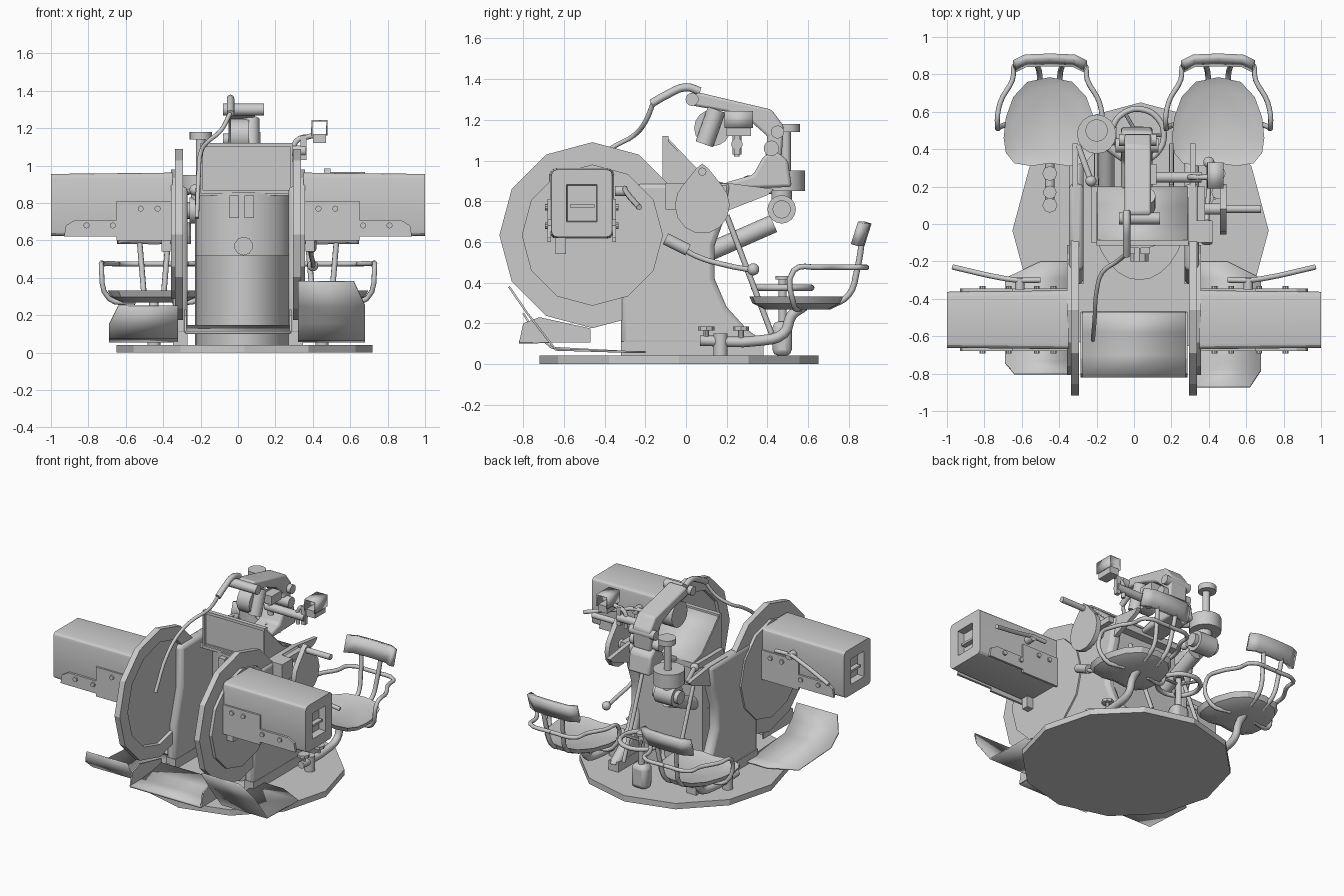
import bpy, bmesh, math
from mathutils import Vector, Matrix

cube = bpy.data.objects.get("Cube")
if cube:
    bpy.data.objects.remove(cube, do_unlink=True)


def activate(ob):
    bpy.ops.object.select_all(action='DESELECT')
    ob.select_set(True)
    bpy.context.view_layer.objects.active = ob


def finish(bm, name):
    bmesh.ops.recalc_face_normals(bm, faces=bm.faces)
    me = bpy.data.meshes.new(name)
    bm.to_mesh(me)
    bm.free()
    ob = bpy.data.objects.new(name, me)
    bpy.context.collection.objects.link(ob)
    activate(ob)
    bpy.ops.object.shade_smooth_by_angle(angle=math.radians(28))
    return ob


def bevel(ob, width):
    m = ob.modifiers.new("Bevel", 'BEVEL')
    m.width, m.segments, m.limit_method = width, 2, 'ANGLE'


def box(name, lo, hi):
    bm = bmesh.new()
    lo, hi = Vector(lo), Vector(hi)
    mat = Matrix.Translation((lo + hi) / 2) @ Matrix.Diagonal((*map(abs, hi - lo), 1))
    bmesh.ops.create_cube(bm, size=1, matrix=mat)
    return finish(bm, name)


def cyl(name, a, b, r, segs=16, recess=0):
    a, b = Vector(a), Vector(b)
    turn = (b - a).to_track_quat('Z', 'Y').to_matrix().to_4x4()
    bm = bmesh.new()
    bmesh.ops.create_cone(bm, cap_ends=True, segments=segs, radius1=r, radius2=r, depth=(b - a).length,
                          matrix=Matrix.Translation((a + b) / 2) @ turn)
    if recess:
        cap = min((f for f in bm.faces if len(f.verts) == segs),
                  key=lambda f: (f.calc_center_median() - a).length)
        bmesh.ops.inset_region(bm, faces=[cap], thickness=r * .2)
        bmesh.ops.inset_region(bm, faces=[cap], thickness=.005, depth=-recess)
    return finish(bm, name)


def ball(name, c, r):
    bm = bmesh.new()
    bmesh.ops.create_uvsphere(bm, u_segments=14, v_segments=8, radius=r, matrix=Matrix.Translation(c))
    return finish(bm, name)


def extrude(name, outline, vec):
    bm = bmesh.new()
    f = bm.faces.new([bm.verts.new(p) for p in outline])
    out = bmesh.ops.extrude_face_region(bm, geom=[f])["geom"]
    bmesh.ops.translate(bm, vec=vec, verts=[v for v in out if isinstance(v, bmesh.types.BMVert)])
    return finish(bm, name)


def slab(name, yz, x0, x1):
    """Side outline extruded across x."""
    return extrude(name, [(x0, y, z) for y, z in yz], (x1 - x0, 0, 0))


def drum(name, front, z0, z1):
    """Upright column with a rounded front and a flat back."""
    arc = [math.pi * i / 14 for i in range(15)]
    pts = [(.03 + .26 * math.cos(a), .1 + (front - .1) * math.sin(a), z0) for a in arc]
    return extrude(name, pts + [(-.23, .14, z0), (.29, .14, z0)], (0, 0, z1 - z0))


def ribbon(name, edge_a, edge_b, thick):
    """Sheet metal between two polylines."""
    bm = bmesh.new()
    a = [bm.verts.new(p) for p in edge_a]
    b = [bm.verts.new(p) for p in edge_b]
    for i in range(len(a) - 1):
        bm.faces.new((a[i], a[i + 1], b[i + 1], b[i]))
    m = finish(bm, name).modifiers.new("Solidify", 'SOLIDIFY')
    m.thickness, m.offset = thick, 0


def tube(name, pts, r, closed=False):
    cu = bpy.data.curves.new(name, 'CURVE')
    cu.dimensions, cu.bevel_depth, cu.bevel_resolution = '3D', r, 2
    cu.use_fill_caps, cu.resolution_u = True, 4
    sp = cu.splines.new('BEZIER')
    sp.bezier_points.add(len(pts) - 1)
    for bp, p in zip(sp.bezier_points, pts):
        bp.co = p
        bp.handle_left_type = bp.handle_right_type = 'AUTO'
    sp.use_cyclic_u = closed
    ob = bpy.data.objects.new(name, cu)
    bpy.context.collection.objects.link(ob)
    activate(ob)
    bpy.ops.object.convert(target='MESH')


# Turntable and central column
cyl("turntable", (.035, -.035, 0), (.035, -.035, .042), .685, segs=12)
drum("lower_column", -.3, .04, .52)
drum("upper_column", -.13, .52, .86)
cyl("front_boss", (.03, -.2, .57), (.03, -.1, .57), .05, segs=10)
for x in (-.02, .06):
    box("front_clip", (x - .025, -.16, .72), (x + .025, -.1, .84))

# Framed panel with a sloping back on top of the column
box("hopper_floor", (-.23, -.1, .84), (.38, .2, .88))
for x in (-.2, .28):
    slab("hopper_side", [(-.115, .85), (-.115, 1.12), (.1, .91), (.2, .88)], x, x + .012)
box("hopper_panel", (-.2, -.095, .85), (.29, -.085, 1.1))
for z in (.85, 1.1):
    box("hopper_rim", (-.2, -.115, z), (.292, -.085, z + .02))
slope = [(-.1, 1.115), (0, 1.01), (.1, .91), (.2, .88)]
ribbon("hopper_back", [(-.195, *p) for p in slope], [(.285, *p) for p in slope], .01)

# Footwells: centre pan with raised ends and two side pads
pan = [(-.82, .108), (-.7, .11), (-.58, .118), (-.47, .14)]
ribbon("centre_pan", [(-.28, *p) for p in pan], [(.28, *p) for p in pan], .015)
for x in (-.285, .275):
    slab("pan_end", [(-.82, .105), (-.8, .2), (-.72, .23), (-.47, .175), (-.47, .105)], x, x + .01)
right_pad = [(-.87, .38, .62), (-.78, .25, .68), (-.71, .16, .68), (-.64, .07, .68),
             (-.29, .06, .68), (-.2, .06, .5)]
left_pad = [(-.8, .25, .64), (-.74, .15, .69), (-.66, .08, .69), (-.29, .06, .69), (-.2, .06, .5)]
for s, name, rows in ((1, "left_footrest", right_pad), (-1, "right_footrest", left_pad)):
    ribbon(name, [(s * .32, y, z) for y, z, x in rows], [(s * x, y, z) for y, z, x in rows], .01)

# Mirrored side assemblies: cheek, shield disc, housing, bracket, seat
for s in (1, -1):
    side = "left_" if s > 0 else "right_"

    def P(x, y, z):
        return (s * x, y, z)

    bevel(slab(side + "cheek", [(-.32, .09), (-.32, .35), (-.25, .6), (-.25, .89), (.22, .89), (.19, .72),
                                (.14, .58), (.14, .42), (.2, .28), (.3, .17), (.41, .09)],
               s * .27, s * .347), .025)
    box(side + "cheek_foot", P(.27, -.32, .04), P(.347, .38, .11))
    cyl(side + "shield", P(.295, -.46, .633), P(.337, -.46, .633), .457, segs=12, recess=.02)
    cyl(side + "shield_plate", P(.33, -.46, .633), P(.358, -.46, .633), .347, segs=12)
    slab(side + "cheek_arm", [(0, .89), (.2, .89), (.43, .86), (.4, .83), (.12, .72), (0, .7)],
         s * .3, s * .33)

    # Housing with rounded long edges, tapered nose and recessed window
    bm = bmesh.new()
    bmesh.ops.create_cube(bm, size=1, matrix=Matrix.Translation(P(.675, -.512, .79))
                          @ Matrix.Diagonal((.65, .315, .345, 1)))
    longs = [e for e in bm.edges if abs(e.verts[0].co.x - e.verts[1].co.x) > .1]
    bmesh.ops.bevel(bm, geom=longs, offset=.03, segments=3, profile=.5, affect='EDGES')
    nose = max(bm.faces, key=lambda f: s * f.calc_center_median().x)
    for v in nose.verts:
        v.co.y = -.512 + (v.co.y + .512) * .95
        v.co.z = .79 + (v.co.z - .79) * .96
    bmesh.ops.recalc_face_normals(bm, faces=bm.faces)
    bmesh.ops.inset_region(bm, faces=[nose], thickness=.075)
    bmesh.ops.inset_region(bm, faces=[nose], thickness=.02, depth=-.05)
    finish(bm, side + "housing")
    box(side + "window_bar", P(.95, -.57, .77), P(.985, -.45, .785))
    box(side + "housing_block", P(.36, -.64, .54), P(.41, -.59, .62))

    # Stepped brackets, bolts and handle
    for y in (-.672, -.352):
        extrude(side + "bracket", [P(x, y - .008, z) for x, z in (
            (.34, .6), (.65, .6), (.65, .62), (.93, .62), (.92, .68), (.87, .71), (.65, .71), (.65, .81),
            (.34, .81))], (0, .016, 0))
        d = math.copysign(.02, y + .5)
        for x, z in ((.43, .77), (.52, .77), (.67, .68), (.81, .68)):
            cyl(side + "bolt", P(x, y, z), P(x, y + d, z), .016, segs=10)
    cyl(side + "handle_mount", P(.61, -.35, .85), P(.61, -.29, .85), .025)
    tube(side + "handle", [P(.5, -.3, .86), P(.62, -.3, .86), P(.7, -.29, .84), P(.97, -.23, .77)], .014)

    # Dished seat pan with a rounded underside
    half = [(0, .325), (.1, .31), (.19, .325), (.235, .38), (.247, .46), (.235, .57), (.195, .68),
            (.12, .76), (0, .785)]
    loop = half + [(-x, y) for x, y in half[-2:0:-1]]
    bm = bmesh.new()
    rings = [[bm.verts.new(P(.45 + x * k, .55 + (y - .55) * k, z)) for x, y in loop]
             for k, z in ((1, .333), (.93, .298), (.68, .268))]
    top = bm.faces.new(rings[0])
    bm.faces.new(rings[-1])
    for a, b in zip(rings, rings[1:]):
        for i in range(len(a)):
            bm.faces.new((a[i - 1], a[i], b[i], b[i - 1]))
    bmesh.ops.recalc_face_normals(bm, faces=bm.faces)
    bmesh.ops.inset_region(bm, faces=[top], thickness=.05, depth=-.02)
    finish(bm, side + "seat")

    # Backrest, uprights and armrests
    arc = [(-.19, .835), (-.13, .865), (0, .87), (.13, .865), (.19, .835)]
    ribbon(side + "backrest", [P(.45 + x, y - .01, .585) for x, y in arc],
           [P(.45 + x, y + .025, .695) for x, y in arc], .035)
    for t in (-1, 1):
        tube(side + "back_upright", [P(.45 + t * .05, .7, .28), P(.45 + t * .055, .8, .34),
                                     P(.45 + t * .065, .84, .46), P(.45 + t * .08, .87, .64)], .015)
        tube(side + "armrest", [P(.45 + t * .1, .56, .27), P(.45 + t * .24, .53, .29),
                                P(.45 + t * .28, .53, .46), P(.45 + t * .265, .65, .475),
                                P(.45 + t * .2, .77, .475), P(.45 + t * .18, .86, .475),
                                P(.45, .885, .475)], .014)

    # Seat support arm with clamp knobs
    tube(side + "seat_arm", [P(.45, .07, .115), P(.45, .36, .115), P(.45, .48, .15),
                             P(.45, .52, .24), P(.45, .58, .285)], .026)
    cyl(side + "seat_arm_post", P(.45, .17, .03), P(.45, .17, .15), .035)
    for y in (.1, .27):
        cyl(side + "knob_stem", P(.45, y, .1), P(.45, y, .17), .014, segs=10)
        cyl(side + "knob", P(.45, y, .165), P(.45, y, .185), .04, segs=8)
    tube(side + "brace_rod", [P(.2, .2, .73), P(.2, .42, .15)], .014)

# Rear handwheel column
hub = Vector((.02, .475, .375))
bevel(box("column_foot", (-.04, .425, .04), (.08, .52, .21)), .03)
cyl("column", (.02, .475, .2), (.02, .475, .43), .02)
cyl("column_cap", (.02, .475, .415), (.02, .475, .432), .035)
rim = [hub + Vector((math.cos(a), math.sin(a), 0)) * .14 for a in [i * math.tau / 9 for i in range(9)]]
tube("handwheel", rim, .016, True)
for p in rim[::3]:
    cyl("handwheel_spoke", hub, p, .01, segs=8)

# Side crank wheel and hand lever
slab("crank_plate", [(.08 + .135 * math.cos(a * math.tau / 14), .78 + .14 * math.sin(a * math.tau / 14))
                     for a in range(14)], .46, .495)
slab("crank_tip", [(-.03, .86), (.05, .96), (.08, .985), (.11, .96), (.19, .86)], .46, .495)
cyl("crank_shaft", (.28, .08, .8), (.48, .08, .8), .03)
cyl("crank_handle", (.49, .08, .945), (.68, .08, .945), .02)
box("crank_gearbox", (.3, -.1, .76), (.42, .02, .89))
tube("hand_lever", [(.39, -.02, .57), (.39, .05, .53), (.4, .2, .485), (.4, .33, .46)], .013)
cyl("lever_grip", (.39, -.1, .615), (.39, .01, .56), .03)
ball("lever_ball", (.4, .33, .465), .03)

# Sight column, arm and pivots
bevel(slab("sight_base", [(.17, .86), (.19, .89), (.33, .93), (.38, 1.02), (.44, 1.05), (.5, 1.0),
                          (.52, .87)], -.07, .1), .015)
bevel(slab("sight_arm", [(.02, 1.3), (.06, 1.335), (.42, 1.25), (.48, 1.17), (.47, 1.02), (.39, 1.02),
                         (.4, 1.12), (.32, 1.19), (.2, 1.24), (.03, 1.27)], -.05, .09), .012)
for y, z, r, x0, x1 in ((.03, 1.3, .032, -.08, .14), (.45, 1.14, .032, -.08, .12),
                        (.42, 1.06, .038, -.1, .13), (.25, 1.08, .028, .05, .36)):
    cyl("pivot_tube", (x0, y, z), (x1, y, z), r)
cyl("sight_drum", (-.04, .13, 1.16), (.06, .13, 1.16), .09)
cyl("eyepiece", (.07, .09, 1.08), (.07, .15, 1.25), .045)
box("sight_mount", (.05, .21, 1.12), (.12, .32, 1.18))
cyl("sight_mount_pin", (.085, .25, 1.03), (.085, .25, 1.13), .022)

# Stacked adjuster at the rear
for name, y, z0, z1, r in (("knob", .5, 1.14, 1.18, .06), ("shaft", .49, .93, 1.15, .025),
                           ("drum", .48, .85, .95, .105), ("neck", .47, .76, .86, .05)):
    cyl("adjuster_" + name, (-.2, y, z0), (-.2, y, z1), r)
cyl("adjuster_hub", (-.26, .47, .76), (-.12, .47, .76), .07)
cyl("adjuster_collar", (-.29, .47, .76), (-.09, .47, .76), .045)
cyl("adjuster_link", (-.2, .46, .92), (.02, .3, .9), .025)
cyl("support_tube", (-.15, .1, .545), (-.15, .43, .69), .045)
cyl("right_rod", (-.3, .42, .85), (-.23, .23, .87), .016)
ball("rod_knob", (-.23, .23, .87), .03)

# Small hooded sight on a bracket
tube("small_sight_bracket", [(.3, .25, 1.02), (.31, .25, 1.13), (.4, .25, 1.16)], .014)
box("small_sight_post", (.335, .235, 1.03), (.365, .265, 1.16))
box("small_sight", (.4, .2, 1.12), (.47, .32, 1.17))
hood = [(.395, 1.16), (.395, 1.24), (.475, 1.24), (.475, 1.16)]
ribbon("small_sight_hood", [(x, .19, z) for x, z in hood], [(x, .33, z) for x, z in hood], .008)

# Cable from the sight arm down to the right shield
tube("cable_sleeve", [(-.04, .07, 1.34), (-.04, 0, 1.36), (-.04, -.1, 1.32), (-.04, -.17, 1.28)], .02)
tube("cable", [(-.04, -.16, 1.285), (-.09, -.2, 1.19), (-.17, -.26, 1.12), (-.2, -.36, 1.065),
               (-.21, -.5, .95), (-.22, -.62, .72)], .012)
